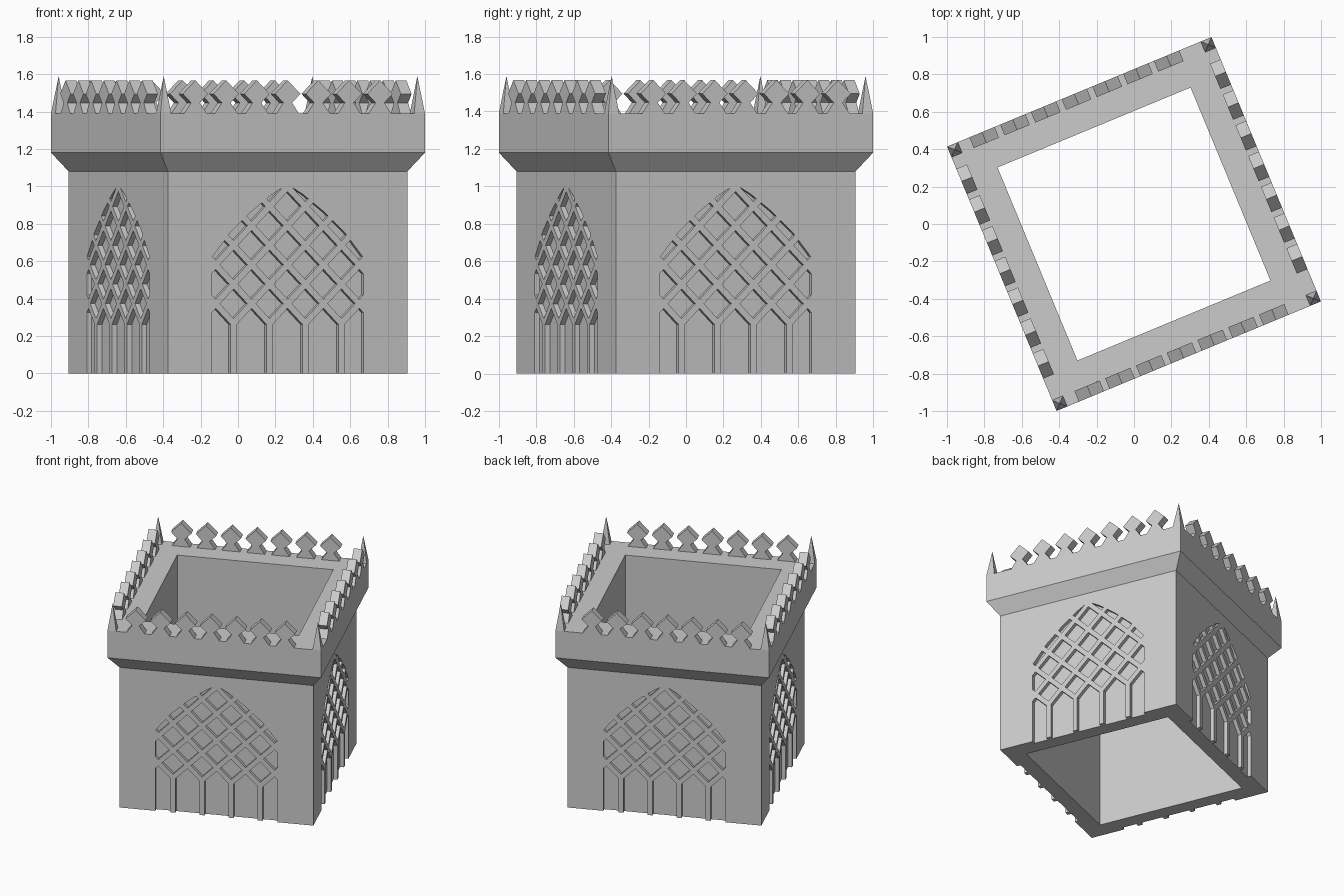
import bpy, bmesh, math
from mathutils import Matrix, Vector

cube = bpy.data.objects.get("Cube")
if cube:
    bpy.data.objects.remove(cube)

TURN = math.radians(22.5)
BODY, RIM, HOLE = 0.693, 0.765, 0.5585   # half widths
TOP = 1.39
THICK = 0.062                            # merlons and spikes

stone = bpy.data.materials.new("grey_stone")
stone.use_nodes = True
stone.diffuse_color = (0.6, 0.6, 0.6, 1)
stone.node_tree.nodes["Principled BSDF"].inputs["Base Color"].default_value = (0.6, 0.6, 0.6, 1)


def make_object(name, bm):
    bmesh.ops.recalc_face_normals(bm, faces=bm.faces)
    mesh = bpy.data.meshes.new(name)
    bm.to_mesh(mesh)
    bm.free()
    mesh.materials.append(stone)
    obj = bpy.data.objects.new(name, mesh)
    bpy.context.collection.objects.link(obj)
    obj.rotation_euler.z = TURN
    return obj


def add_prism(bm, outline, y0, y1, matrix):
    """Extrude an (x, z) outline from y0 to y1."""
    a = [bm.verts.new(matrix @ Vector((x, y0, z))) for x, z in outline]
    b = [bm.verts.new(matrix @ Vector((x, y1, z))) for x, z in outline]
    bm.faces.new(a)
    bm.faces.new(b[::-1])
    n = len(a)
    for i in range(n):
        j = (i + 1) % n
        bm.faces.new((a[i], b[i], b[j], a[j]))


def clip(poly, p, q):
    """Keep the part of a convex polygon left of the line p to q."""
    def side(v):
        return (q[0] - p[0]) * (v[1] - p[1]) - (q[1] - p[1]) * (v[0] - p[0])
    out = []
    for i, v in enumerate(poly):
        w = poly[(i + 1) % len(poly)]
        sv, sw = side(v), side(w)
        if sv >= 0:
            out.append(v)
        if sv * sw < 0:
            t = sv / (sv - sw)
            out.append((v[0] + t * (w[0] - v[0]), v[1] + t * (w[1] - v[1])))
    return out


def area(poly):
    return 0.5 * sum(p[0] * q[1] - q[0] * p[1] for p, q in zip(poly, poly[1:] + poly[:1]))


# Hollow square tower with flared parapet
bm = bmesh.new()
profile = [(BODY, 0), (BODY, 1.08), (RIM, 1.18), (RIM, TOP), (HOLE, TOP), (HOLE, 0)]
rings = [[bm.verts.new((sx * h, sy * h, z)) for sx, sy in ((-1, -1), (1, -1), (1, 1), (-1, 1))]
         for h, z in profile]
for r, s in zip(rings, rings[1:] + rings[:1]):
    for i in range(4):
        j = (i + 1) % 4
        bm.faces.new((r[i], r[j], s[j], s[i]))
tower = make_object("tower_walls", bm)

# Pointed arch outline, counter-clockwise
half = [(0.438, -0.05), (0.438, 0.62), (0.33, 0.755), (0.21, 0.865), (0.09, 0.957)]
arch = half + [(0, 1.01)] + [(-x, z) for x, z in half[::-1]]

# Lattice openings: diamonds above, pointed panels below
PITCH, BAR, NODE = 0.208, 0.035, 0.373
gap = PITCH / 2 - BAR / 2 * math.sqrt(2)     # half diagonal of a diamond
panel = PITCH / 2 - BAR / 2                  # half width of a lower panel
cells = []
for col in range(-5, 6):
    u = col * PITCH / 2
    first = NODE + (PITCH / 2 if col % 2 == 0 else 0)
    for row in range(4):
        z = first + row * PITCH
        cells.append([(u + gap, z), (u, z + gap), (u - gap, z), (u, z - gap)])
    if col % 2 == 0:
        peak = NODE - BAR / 2 * math.sqrt(2)
        cells.append([(u - panel, -0.05), (u + panel, -0.05), (u + panel, peak - panel),
                      (u, peak), (u - panel, peak - panel)])

bm = bmesh.new()
for cell in cells:
    for p, q in zip(arch, arch[1:] + arch[:1]):
        cell = clip(cell, p, q)
    if len(cell) > 2 and area(cell) > 0.0001:
        for k in range(4):
            add_prism(bm, cell, -BODY - 0.03, -BODY + 0.028, Matrix.Rotation(k * math.pi / 2, 4, 'Z'))
cutter = make_object("lattice_cutter", bm)
cutter.hide_render = True

# Sink the lattice into the four walls
mod = tower.modifiers.new("lattice", 'BOOLEAN')
mod.operation = 'DIFFERENCE'
mod.solver = 'EXACT'
mod.object = cutter
bpy.context.view_layer.objects.active = tower
bpy.ops.object.modifier_apply(modifier=mod.name)
bpy.data.objects.remove(cutter)

# Merlons: diamond heads on flared feet, seven along each edge
right_half = [(0.065, TOP), (0.025, 1.447), (0.073, 1.495)]
merlon = right_half + [(0, 1.567)] + [(-x, z) for x, z in right_half[::-1]]
quarter = Matrix.Rotation(-math.pi / 2, 4, 'Z')
for name, turn, side in (("front", Matrix(), -1), ("back", Matrix(), 1),
                         ("left", quarter, 1), ("right", quarter, -1)):
    bm = bmesh.new()
    for i in range(7):
        along = -0.563 + i * 0.178
        add_prism(bm, [(x + along, z) for x, z in merlon], side * RIM, side * (RIM - THICK), turn)
    make_object(name + "_merlons", bm)

# Corner spikes
bm = bmesh.new()
c = RIM - THICK / 2
for sx in (-1, 1):
    for sy in (-1, 1):
        place = Matrix.Translation((sx * c, sy * c, TOP + 0.1)) @ Matrix.Rotation(math.pi / 4, 4, 'Z')
        bmesh.ops.create_cone(bm, cap_ends=True, segments=4, radius1=THICK / math.sqrt(2),
                              radius2=0, depth=0.2, matrix=place)
spikes = make_object("corner_spikes", bm)
